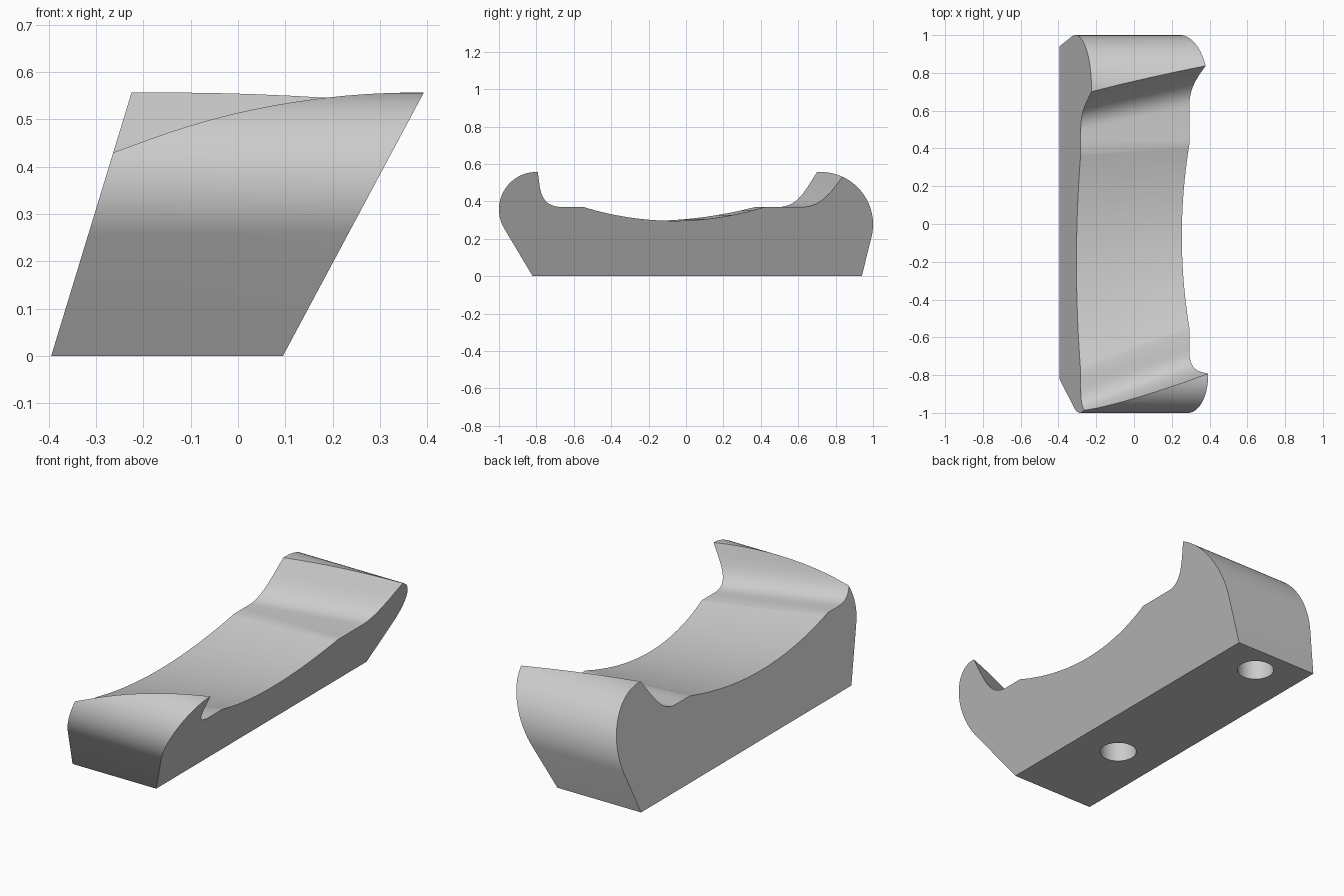
import bpy, bmesh
from math import radians, sin, cos
from mathutils import Vector
from mathutils.geometry import interpolate_bezier

cube = bpy.data.objects.get("Cube")
if cube:
    bpy.data.objects.remove(cube, do_unlink=True)


def right_x(z):
    return 0.095 + 0.535 * z


def left_x(z):
    return -0.395 + 0.305 * z


def loft(name, end_a, end_b):
    """Closed solid between two matching outlines."""
    bm = bmesh.new()
    a = [bm.verts.new(p) for p in end_a]
    b = [bm.verts.new(p) for p in end_b]
    for i in range(len(a)):
        j = (i + 1) % len(a)
        bm.faces.new((a[i], a[j], b[j], b[i]))
    bm.faces.new(a)
    bm.faces.new(b[::-1])
    bmesh.ops.recalc_face_normals(bm, faces=bm.faces)
    return finish(name, bm)


def finish(name, bm):
    mesh = bpy.data.meshes.new(name)
    bm.to_mesh(mesh)
    bm.free()
    obj = bpy.data.objects.new(name, mesh)
    bpy.context.collection.objects.link(obj)
    return obj


def arc(y, z, r, start, end, steps=24):
    angles = [radians(start + (end - start) * i / steps) for i in range(steps + 1)]
    return [(y + r * cos(t), z + r * sin(t)) for t in angles]


def bezier(*pts):
    k1, h1, h2, k2 = (Vector(p) for p in pts)
    return [tuple(p)[:2] for p in interpolate_bezier(k1, h1, h2, k2, 14)]


# Body: rounded end profile with two sloping side planes
outline = [(-0.82, 0), (0.94, 0)]
outline += arc(0.72, 0.277, 0.28, -13, 90)
outline += arc(-0.80, 0.357, 0.20, 90, 210)
body = loft("cradle_body",
            [(left_x(z), y, z) for y, z in outline],
            [(right_x(z), y, z) for y, z in outline])

# Skewed saddle groove: each profile point is (y, z, slant along x)
groove = [(-0.80, 0.62, 0.37)]
front = bezier((-0.785, 0.50), (-0.775, 0.43), (-0.76, 0.37), (-0.66, 0.37))
groove += [(y, z, 0.37) for y, z in front]
steps = 28
for i in range(steps + 1):
    t = i / steps
    u = 2 * t - 1
    groove.append((-0.55 + 0.97 * t, 0.37 - 0.074 * (1 - u * u), 0.41 - 0.324 * t))
back = bezier((0.62, 0.37), (0.72, 0.37), (0.77, 0.44), (0.84, 0.535))
groove += [(y, z, 0.22 + 0.03 * i / 13) for i, (y, z) in enumerate(back)]
groove.append((0.90, 0.62, 0.25))


def groove_end(x):
    return [(x, y + s * (x - right_x(z)), z) for y, z, s in groove]


cutters = [loft("groove_cutter", groove_end(-0.5), groove_end(0.5))]

# Two round sockets in the underside
for y in (-0.30, 0.78):
    bm = bmesh.new()
    bmesh.ops.create_cone(bm, cap_ends=True, segments=40, radius1=0.092,
                          radius2=0.092, depth=0.4)
    bmesh.ops.translate(bm, verts=bm.verts, vec=(-0.147, y, 0))
    cutters.append(finish("socket_cutter", bm))

# Cut the groove and sockets
bpy.context.view_layer.objects.active = body
for cutter in cutters:
    bm = bmesh.new()
    bm.from_mesh(cutter.data)
    bmesh.ops.triangulate(bm, faces=bm.faces)
    bm.to_mesh(cutter.data)
    bm.free()
    cutter.hide_render = True
    mod = body.modifiers.new("cut", "BOOLEAN")
    mod.operation = "DIFFERENCE"
    mod.solver = "EXACT"
    mod.object = cutter
    bpy.ops.object.modifier_apply(modifier=mod.name)
    bpy.data.objects.remove(cutter, do_unlink=True)

# Single grey material
grey = bpy.data.materials.new("light_grey")
grey.use_nodes = True
colour = (0.6, 0.6, 0.6, 1)
grey.diffuse_color = colour
grey.node_tree.nodes["Principled BSDF"].inputs["Base Color"].default_value = colour
body.data.materials.clear()
body.data.materials.append(grey)

bpy.ops.object.select_all(action="DESELECT")
body.select_set(True)
bpy.ops.object.shade_smooth_by_angle(angle=radians(25))
